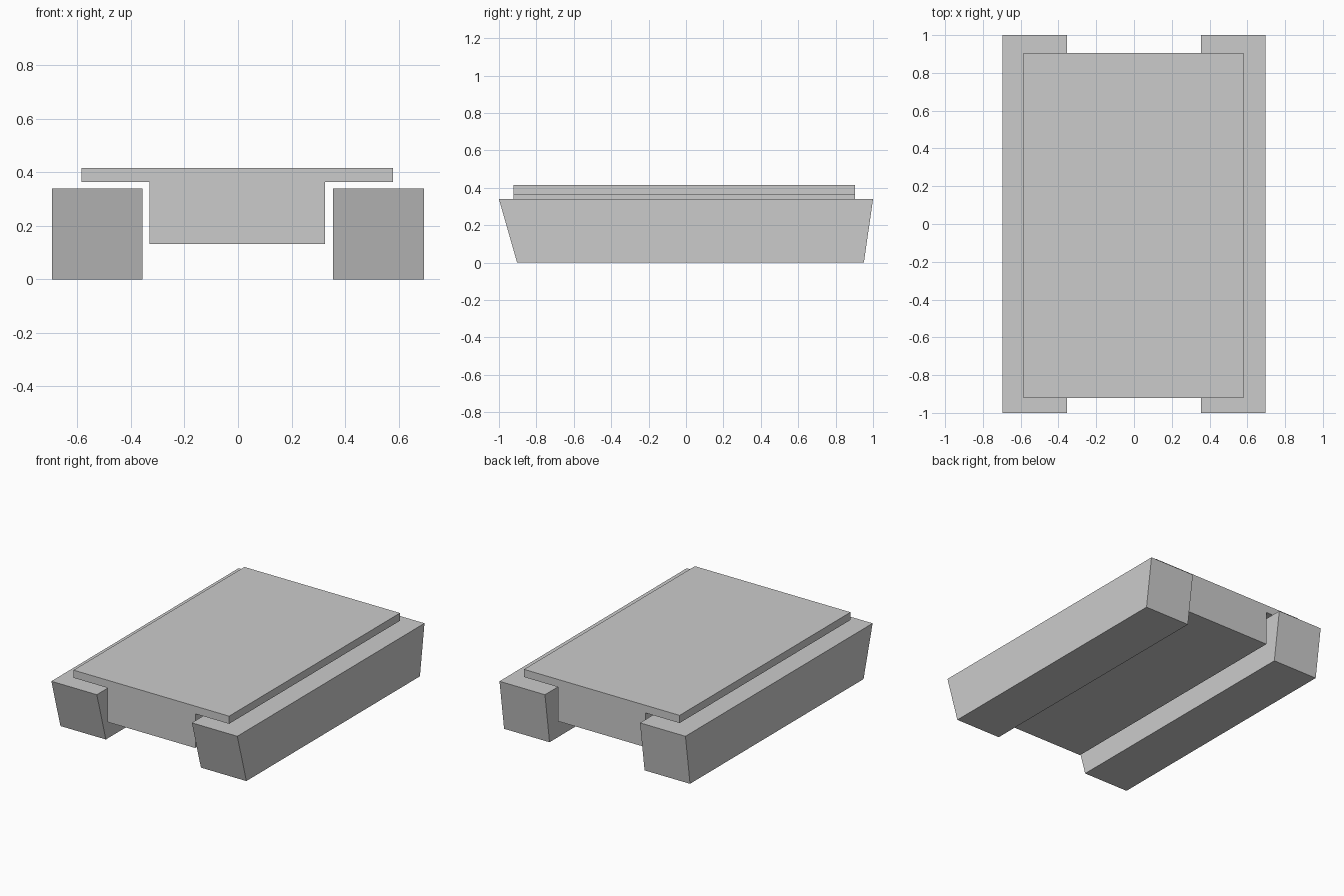
import bpy
import bmesh
from mathutils import Vector

if "Cube" in bpy.data.objects:
    bpy.data.objects.remove(bpy.data.objects["Cube"])


def extrude_profile(name, points, offset):
    """Closed solid: planar outline swept along an offset vector."""
    bm = bmesh.new()
    face = bm.faces.new([bm.verts.new(p) for p in points])
    res = bmesh.ops.extrude_face_region(bm, geom=[face], use_keep_orig=True)
    moved = [g for g in res["geom"] if isinstance(g, bmesh.types.BMVert)]
    bmesh.ops.translate(bm, verts=moved, vec=Vector(offset))
    bmesh.ops.recalc_face_normals(bm, faces=bm.faces)
    mesh = bpy.data.meshes.new(name)
    bm.to_mesh(mesh)
    bm.free()
    obj = bpy.data.objects.new(name, mesh)
    bpy.context.collection.objects.link(obj)
    return obj


# Side rails: trapezoid side profile with raked ends
rail_width = 0.34
for name, x in (("left_rail", -0.696), ("right_rail", 0.355)):
    profile = [(x, -0.903, 0), (x, 0.951, 0), (x, 1.0, 0.34), (x, -1.0, 0.34)]
    extrude_profile(name, profile, (rail_width, 0, 0))

# Sliding carriage: T-shaped cross-section hung between the rails
front, back = -0.922, 0.904
tee = [(-0.33, 0.132), (0.326, 0.132), (0.326, 0.363), (0.579, 0.363),
       (0.579, 0.415), (-0.585, 0.415), (-0.585, 0.363), (-0.33, 0.363)]
extrude_profile("carriage", [(x, front, z) for x, z in tee], (0, back - front, 0))
